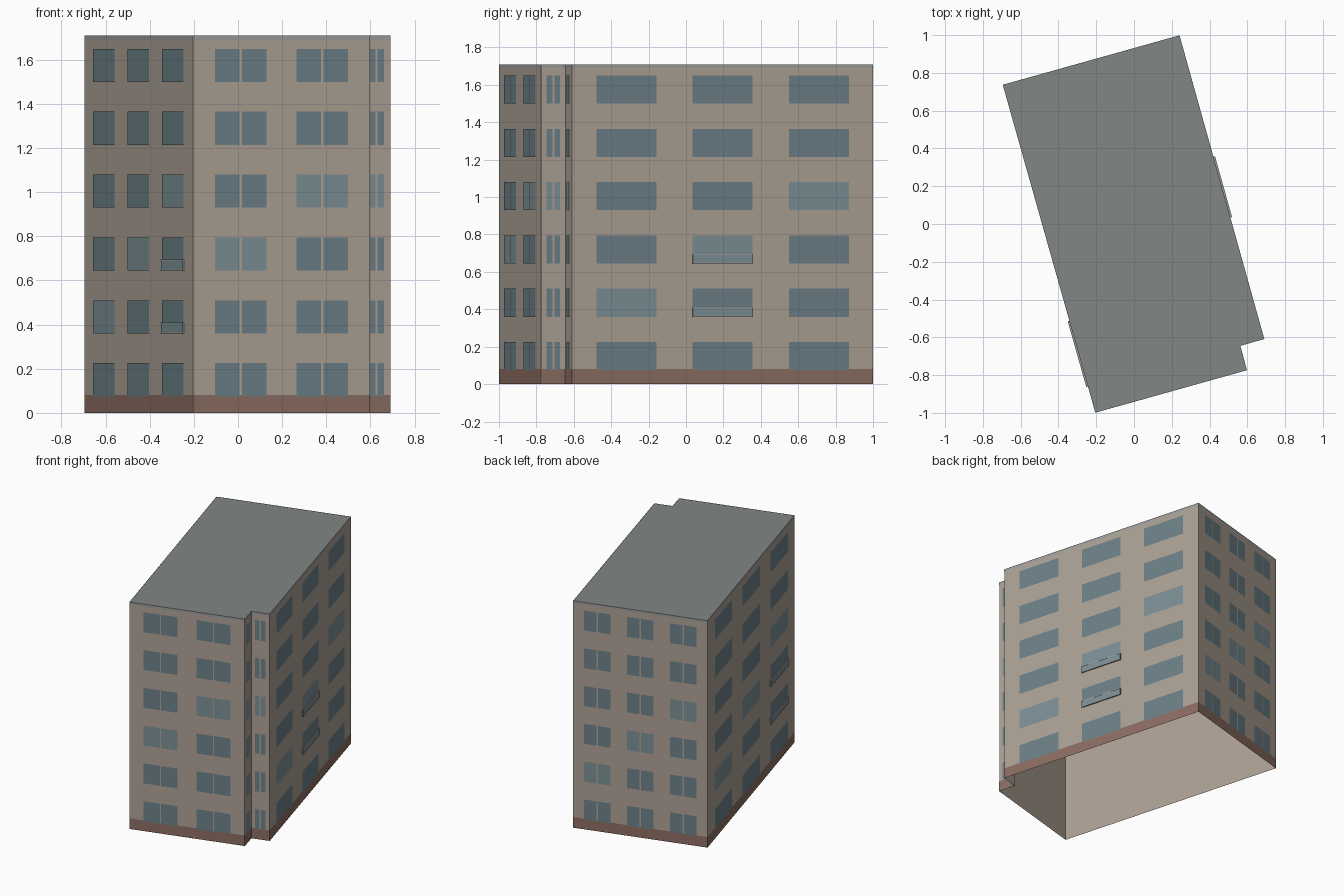
import bpy
from mathutils import Vector

if "Cube" in bpy.data.objects:
    bpy.data.objects.remove(bpy.data.objects["Cube"])

HEIGHT = 1.71
FLOORS = 6
# footprint, counter-clockwise from the front left corner
FOOT = [(-0.205, -0.999), (0.598, -0.774), (0.563, -0.645),
        (0.690, -0.609), (0.241, 0.999), (-0.695, 0.737)]
# per wall: window spans along the wall (fractions), split by a mullion?
THREE = [(0.08, 0.28), (0.40, 0.60), (0.72, 0.92)]
WALLS = [([(0.124, 0.416), (0.584, 0.876)], True),   # front
         ([(0.22, 0.78)], True),                     # notch side
         ([(0.22, 0.78)], True),                     # notch front
         (THREE, False),                             # right
         (THREE, True),                              # back
         (THREE, False)]                             # left


def material(name, rgb):
    m = bpy.data.materials.new(name)
    m.diffuse_color = (*rgb, 1)
    m.use_nodes = True
    m.node_tree.nodes["Principled BSDF"].inputs["Base Color"].default_value = m.diffuse_color
    return m


wall_mat = material("plaster", (0.42, 0.36, 0.30))
base_mat = material("brown_base", (0.26, 0.155, 0.12))
roof_mat = material("roof_grey", (0.22, 0.24, 0.23))
trim_mat = material("light_trim", (0.34, 0.34, 0.33))
glass_mat = material("glass", (0.15, 0.22, 0.25))
lit_mat = material("pale_glass", (0.20, 0.28, 0.31))


def build(name, faces, mats):
    """faces: list of (corner points, material index)"""
    verts, polys = [], []
    for pts, _ in faces:
        polys.append(range(len(verts), len(verts) + len(pts)))
        verts += [tuple(p) for p in pts]
    me = bpy.data.meshes.new(name)
    me.from_pydata(verts, [], [list(p) for p in polys])
    for m in mats:
        me.materials.append(m)
    for poly, (_, idx) in zip(me.polygons, faces):
        poly.material_index = idx
    ob = bpy.data.objects.new(name, me)
    bpy.context.collection.objects.link(ob)
    return ob


def point(w, u, z, out):
    a, b = Vector(FOOT[w]), Vector(FOOT[(w + 1) % len(FOOT)])
    d = (b - a).normalized()
    p = a.lerp(b, u) + Vector((d.y, -d.x)) * out
    return Vector((p.x, p.y, z))


def panel(w, u0, u1, z0, z1, out=0.0):
    return [point(w, u0, z0, out), point(w, u1, z0, out),
            point(w, u1, z1, out), point(w, u0, z1, out)]


def box(w, u0, u1, z0, z1, depth):
    lo = [point(w, u, z0, o) for u, o in ((u0, 0), (u0, depth), (u1, depth), (u1, 0))]
    hi = [p + Vector((0, 0, z1 - z0)) for p in lo]
    return [lo[::-1], hi] + [[lo[i], lo[i + 1], hi[i + 1], hi[i]] for i in range(3)]


def band(z0, z1, out):
    return [(panel(w, 0, 1, z0, z1, out), 0) for w in range(len(FOOT))]


# shell with open underside, base band, coping band and flat roof
build("walls", band(0, HEIGHT, 0), [wall_mat])
build("base_band", band(0, 0.08, 0.001), [base_mat])
build("roof_coping", band(HEIGHT - 0.02, HEIGHT, 0.001), [trim_mat])
build("roof", [([(x, y, HEIGHT) for x, y in FOOT], 0)], [roof_mat])

# windows
panes = []
for w, (spans, split) in enumerate(WALLS):
    length = (point(w, 1, 0, 0) - point(w, 0, 0, 0)).length
    for f in range(FLOORS):
        z = 0.075 + 0.285 * f
        for c, (u0, u1) in enumerate(spans):
            tint = 1 if f == c + 4 - len(spans) else 0
            mid, g = (u0 + u1) / 2, min(0.005 / length, 0.04)
            parts = [(u0, mid - g), (mid + g, u1)] if split else [(u0, u1)]
            panes += [(panel(w, a, b, z, z + 0.15, 0.0025), tint) for a, b in parts]
build("windows", panes, [glass_mat, lit_mat])

# shallow balconies: glazed front with a light rail and floor edge
balconies = []
for w, (u0, u1) in ((3, THREE[1]), (5, THREE[2])):
    for f in (1, 2):
        z = 0.075 + 0.285 * f
        for z0, z1, depth, idx in ((z - 0.002, z + 0.004, 0.009, 1),
                                   (z + 0.004, z + 0.044, 0.008, 0),
                                   (z + 0.044, z + 0.050, 0.009, 1)):
            balconies += [(q, idx) for q in box(w, u0, u1, z0, z1, depth)]
build("balconies", balconies, [lit_mat, trim_mat])
